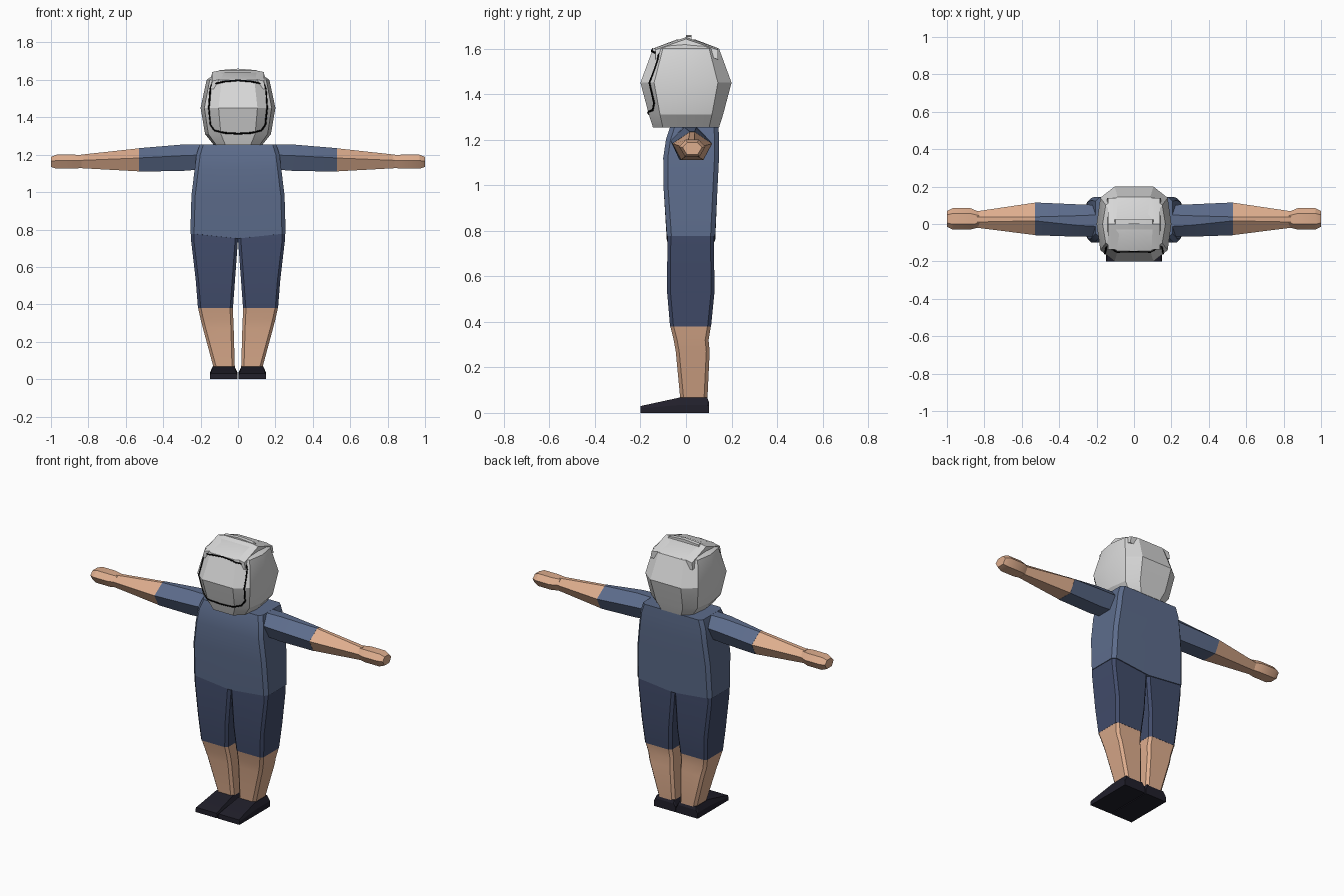
import bpy, bmesh
from mathutils import Vector
from mathutils.bvhtree import BVHTree

if "Cube" in bpy.data.objects:
    bpy.data.objects.remove(bpy.data.objects["Cube"])


def material(name, rgb):
    m = bpy.data.materials.new(name)
    m.diffuse_color = (*rgb, 1)
    m.use_nodes = True
    m.node_tree.nodes["Principled BSDF"].inputs["Base Color"].default_value = m.diffuse_color
    return m


SHIRT = material("shirt_blue", (0.108, 0.15, 0.26))
SHORTS = material("shorts_navy", (0.053, 0.072, 0.145))
SKIN = material("skin", (0.73, 0.42, 0.27))
SHOE = material("shoe_dark", (0.015, 0.014, 0.024))
GREY = material("helmet_grey", (0.69, 0.69, 0.69))
BLACK = material("seal_black", (0.0, 0.0, 0.0))


def loft(name, rings, mat, mirror=False):
    """Skin a list of equal-length point rings and cap both ends."""
    bm = bmesh.new()
    vs = [[bm.verts.new(p) for p in r] for r in rings]
    n = len(vs[0])
    for a, b in zip(vs, vs[1:]):
        for i in range(n):
            j = (i + 1) % n
            bm.faces.new((a[i], a[j], b[j], b[i]))
    bm.faces.new(vs[0])
    bm.faces.new(vs[-1])
    bmesh.ops.recalc_face_normals(bm, faces=bm.faces)
    me = bpy.data.meshes.new(name)
    bm.to_mesh(me)
    bm.free()
    me.materials.append(mat)
    ob = bpy.data.objects.new(name, me)
    bpy.context.collection.objects.link(ob)
    bpy.ops.object.select_all(action='DESELECT')
    ob.select_set(True)
    bpy.context.view_layer.objects.active = ob
    bpy.ops.object.shade_smooth_by_angle(angle=0.4)
    if mirror:
        ob.modifiers.new("mirror", 'MIRROR').use_axis[0] = True
    return ob


def box_ring(z, x0, x1, y0, y1, c=0.015, drop=0.0):
    """Horizontal rectangle with cut corners; drop lowers its middle."""
    xm = (x0 + x1) / 2
    return [(x1, y0 + c, z), (x1, y1 - c, z), (x1 - c, y1, z), (xm, y1, z - drop),
            (x0 + c, y1, z), (x0, y1 - c, z), (x0, y0 + c, z), (x0 + c, y0, z),
            (xm, y0, z - drop), (x1 - c, y0, z)]


def arm_ring(x, y0, y1, z0, z1, t=0.06):
    """Six-sided upright section; t sets how flat the top is."""
    w, ym, zs = y1 - y0, (y0 + y1) / 2, z0 + 0.58 * (z1 - z0)
    return [(x, ym + t * w, z1), (x, y1, zs), (x, y1 - 0.22 * w, z0),
            (x, y0 + 0.22 * w, z0), (x, y0, zs), (x, ym - t * w, z1)]


# Shirt body
loft("shirt_body", [box_ring(z, -h, h, a, b, 0.02, d) for z, h, a, b, d in (
    (0.777, 0.255, -0.084, 0.128, 0.025), (0.98, 0.249, -0.098, 0.138, 0),
    (1.12, 0.232, -0.1, 0.145, 0), (1.20, 0.222, -0.088, 0.145, 0),
    (1.255, 0.205, -0.07, 0.143, 0))], SHIRT)

# Sleeves, forearms and hands
loft("sleeve", [arm_ring(0.15, -0.065, 0.1, 1.125, 1.255, 0.2),
                arm_ring(0.30, -0.068, 0.105, 1.113, 1.254, 0.15),
                arm_ring(0.53, -0.06, 0.115, 1.11, 1.235)], SHIRT, True)
loft("forearm", [arm_ring(0.53, -0.059, 0.114, 1.111, 1.234),
                 arm_ring(0.84, -0.02, 0.068, 1.128, 1.20, 0.15)], SKIN, True)
loft("hand", [arm_ring(0.83, -0.018, 0.066, 1.13, 1.198, 0.25),
              arm_ring(0.875, -0.03, 0.085, 1.125, 1.20, 0.25),
              arm_ring(0.97, -0.03, 0.085, 1.125, 1.20, 0.25),
              arm_ring(1.0, -0.015, 0.07, 1.135, 1.188, 0.25)], SKIN, True)

# Shorts and calves
loft("shorts_leg", [box_ring(*r) for r in (
    (0.79, 0.0, 0.251, -0.08, 0.123), (0.735, 0.001, 0.25, -0.082, 0.123),
    (0.53, 0.016, 0.226, -0.083, 0.125), (0.38, 0.027, 0.214, -0.07, 0.11))],
    SHORTS, True)
loft("calf", [box_ring(*r) for r in (
    (0.38, 0.028, 0.213, -0.069, 0.109), (0.32, 0.025, 0.2, -0.054, 0.099),
    (0.27, 0.023, 0.187, -0.045, 0.104), (0.06, 0.017, 0.13, -0.025, 0.094))],
    SKIN, True)


# Shoes: sections from heel to toe
def shoe_ring(y, zm, zt, inset):
    return [(0.003, y, 0), (0.15, y, 0), (0.15, y, zm),
            (0.15 - inset, y, zt), (0.003 + inset, y, zt), (0.003, y, zm)]


loft("shoe", [shoe_ring(0.1, 0.03, 0.05, 0.012), shoe_ring(0.092, 0.035, 0.068, 0.015),
              shoe_ring(-0.025, 0.035, 0.068, 0.015), shoe_ring(-0.2, 0.02, 0.03, 0.004)],
     SHOE, True)


# Helmet shell: ten-sided rings
def shell_ring(z, h, d):
    half = [(h, 0), (0.9 * h, 0.7 * d), (0.52 * h, d), (-0.52 * h, d), (-0.9 * h, 0.7 * d)]
    return [(x, y, z) for x, y in half] + [(-x, -y, z) for x, y in half]


helmet = loft("helmet_shell", [shell_ring(*r) for r in (
    (1.253, 0.13, 0.145), (1.31, 0.176, 0.163), (1.45, 0.2, 0.2),
    (1.60, 0.168, 0.145), (1.64, 0.11, 0.04))], GREY)

# Raised crown pad and its cross strap
loft("crown_pad", [[(-0.145, y, z - 0.05), (0.145, y, z - 0.05), (0.138, y, z - 0.008),
                    (0.1, y, z), (-0.1, y, z), (-0.138, y, z - 0.008)]
                   for y, z in ((-0.135, 1.602), (0.0, 1.65), (0.14, 1.602))], GREY)
loft("crown_strap", [[(-0.11, y, 1.63), (0.11, y, 1.63), (0.1, y, 1.652),
                      (0, y, 1.66), (-0.1, y, 1.652)] for y in (0.0, 0.024)], GREY)

# Visor seal: closed outline projected on the front of the shell
tree = BVHTree.FromPolygons([v.co for v in helmet.data.vertices],
                            [p.vertices for p in helmet.data.polygons])
half = [(0, 1.597), (0.07, 1.591), (0.14, 1.575), (0.148, 1.55), (0.155, 1.45),
        (0.146, 1.36), (0.125, 1.33), (0.07, 1.317), (0, 1.313)]
outline = half + [(-x, z) for x, z in half[-2:0:-1]]
path = []
for (xa, za), (xb, zb) in zip(outline, outline[1:] + outline[:1]):
    for k in range(4):
        t = k / 4
        p = Vector((xa + (xb - xa) * t, -1, za + (zb - za) * t))
        hit = tree.ray_cast(p, Vector((0, 1, 0)))[0]
        if hit:
            path.append(hit)
curve = bpy.data.curves.new("visor_seal", 'CURVE')
curve.dimensions = '3D'
curve.bevel_depth = 0.005
curve.bevel_resolution = 0
spline = curve.splines.new('POLY')
spline.points.add(len(path) - 1)
for pt, co in zip(spline.points, path):
    pt.co = (*co, 1)
spline.use_cyclic_u = True
curve.materials.append(BLACK)
bpy.context.collection.objects.link(bpy.data.objects.new("visor_seal", curve))
